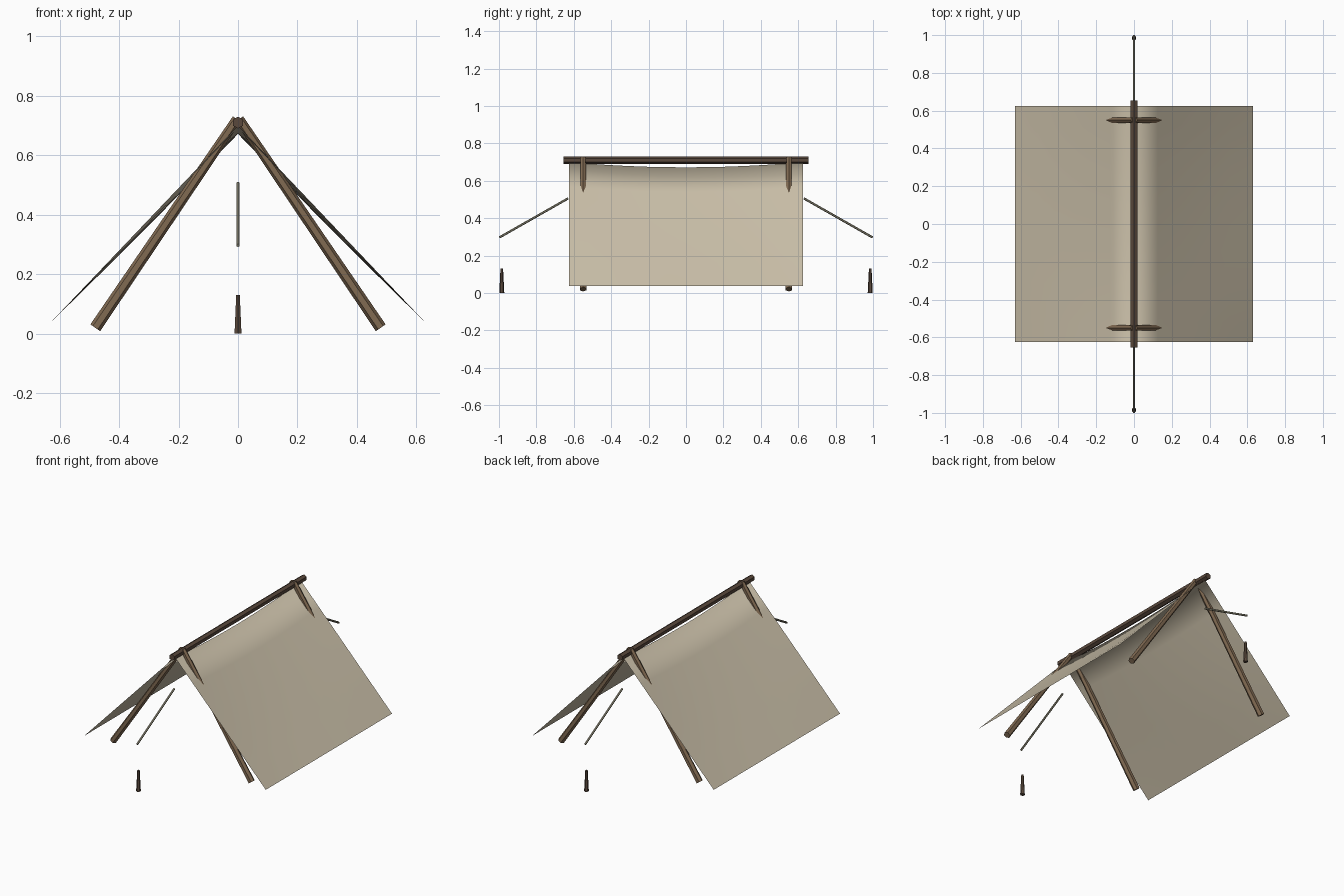
import bpy, math
from mathutils import Vector

if "Cube" in bpy.data.objects:
    bpy.data.objects.remove(bpy.data.objects["Cube"])


def mat(name, c):
    m = bpy.data.materials.new(name)
    m.diffuse_color = (*c, 1)
    m.use_nodes = True
    m.node_tree.nodes["Principled BSDF"].inputs["Base Color"].default_value = m.diffuse_color
    return m


WOOD = mat("wood", (0.22, 0.145, 0.085))
DARK = mat("dark_wood", (0.10, 0.065, 0.045))
CLOTH = mat("canvas_cloth", (0.60, 0.53, 0.40))
CORD = mat("cord", (0.30, 0.28, 0.20))


def rod(name, a, b, r1, r2, sides, m):
    """Tapered pole from a (radius r1) to b (radius r2)."""
    a, b = Vector(a), Vector(b)
    d = b - a
    bpy.ops.mesh.primitive_cone_add(vertices=sides, radius1=r1, radius2=r2,
                                    depth=d.length, location=(a + b) / 2)
    o = bpy.context.object
    o.rotation_euler = d.to_track_quat('Z', 'Y').to_euler()
    o.name = name
    o.data.materials.append(m)
    return o


# ridge pole
rod("ridge_pole", (0, -0.655, 0.71), (0, 0.655, 0.71), 0.02, 0.02, 6, DARK)

for sy, end in ((-1, "front"), (1, "back")):
    # crossed A-frame legs
    for sx, side in ((-1, "left"), (1, "right")):
        rod(f"{end}_{side}_leg", (sx * 0.48, sy * 0.55, 0.02),
            (sx * 0.004, sy * 0.55, 0.722), 0.02, 0.016, 6, WOOD)
    # guy rope and ground stake
    rod(f"{end}_guy_rope", (0, sy * 0.63, 0.506), (0, sy * 0.998, 0.297),
        0.006, 0.006, 6, CORD)
    rod(f"{end}_stake", (0, sy * 0.985, 0), (0, sy * 0.985, 0.13),
        0.0135, 0.007, 6, DARK)

# canvas sheet draped over the ridge, sagging in the middle
NX, NY, W, L = 10, 12, 0.63, 0.625
verts, faces = [], []
for j in range(NY + 1):
    y = -L + 2 * L * j / NY
    s = 1 - (y / L) ** 2
    for i in range(NX + 1):
        x = -W + 2 * W * i / NX
        t = abs(x) / W
        z = 0.70 - 0.662 * t - s * (0.028 * (1 - t) + 0.006 * math.sin(math.pi * t))
        verts.append((x, y, z))
for j in range(NY):
    for i in range(NX):
        k = j * (NX + 1) + i
        faces.append((k, k + 1, k + NX + 2, k + NX + 1))
me = bpy.data.meshes.new("canvas_sheet")
me.from_pydata(verts, [], faces)
me.materials.append(CLOTH)
for p in me.polygons:
    p.use_smooth = True
bpy.context.collection.objects.link(bpy.data.objects.new("canvas_sheet", me))
